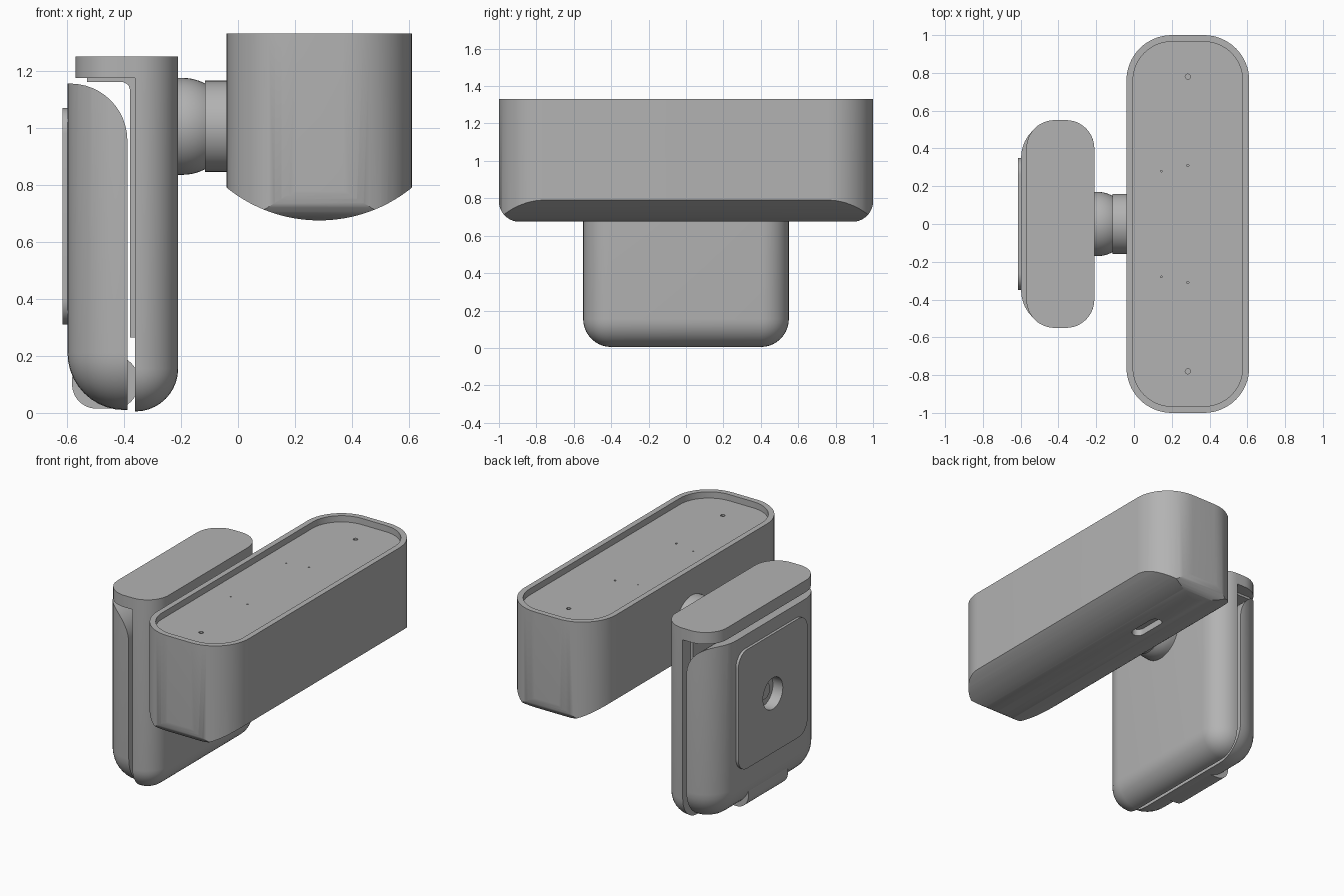
import bpy, bmesh, math
from mathutils import Vector

if "Cube" in bpy.data.objects:
    bpy.data.objects.remove(bpy.data.objects["Cube"], do_unlink=True)

grey = bpy.data.materials.new("matte grey")
grey.use_nodes = True
GREY = (0.45, 0.45, 0.45, 1)
grey.diffuse_color = GREY
grey.node_tree.nodes["Principled BSDF"].inputs["Base Color"].default_value = GREY


def finish(name, bm):
    bmesh.ops.recalc_face_normals(bm, faces=bm.faces)
    me = bpy.data.meshes.new(name)
    bm.to_mesh(me)
    bm.free()
    ob = bpy.data.objects.new(name, me)
    ob.data.materials.append(grey)
    bpy.context.collection.objects.link(ob)
    return ob


def select_only(ob):
    bpy.ops.object.select_all(action='DESELECT')
    ob.select_set(True)
    bpy.context.view_layer.objects.active = ob


def smooth(ob):
    select_only(ob)
    bpy.ops.object.shade_smooth_by_angle(angle=math.radians(30))


def prism(name, pts, axis, lo, hi):
    """Extrude a 2D outline along an axis; outline uses the other two axes in order."""
    bm = bmesh.new()
    place = {'x': lambda a, b, c: (c, a, b),
             'y': lambda a, b, c: (a, c, b),
             'z': lambda a, b, c: (a, b, c)}[axis]
    face = bm.faces.new([bm.verts.new(place(a, b, lo)) for a, b in pts])
    new = bmesh.ops.extrude_face_region(bm, geom=[face])["geom"]
    shift = Vector(place(0, 0, hi - lo))
    bmesh.ops.translate(bm, vec=shift, verts=[v for v in new if isinstance(v, bmesh.types.BMVert)])
    return finish(name, bm)


def rounded(a0, a1, b0, b1, r, n=12, top=None):
    """Rounded rectangle outline; top overrides the radius of the upper corners."""
    pts = []
    for i, (sa, sb) in enumerate([(1, 1), (-1, 1), (-1, -1), (1, -1)]):
        rad = top if (top is not None and sb > 0) else r
        ca = a1 - rad if sa > 0 else a0 + rad
        cb = b1 - rad if sb > 0 else b0 + rad
        for k in range(n + 1 if rad else 1):
            t = math.pi / 2 * (i + k / n)
            pts.append((ca + rad * math.cos(t), cb + rad * math.sin(t)))
    return pts


def boolean(ob, cutter, op):
    mod = ob.modifiers.new("cut", 'BOOLEAN')
    mod.operation, mod.object, mod.solver = op, cutter, 'EXACT'
    select_only(ob)
    bpy.ops.object.modifier_apply(modifier=mod.name)
    bpy.data.objects.remove(cutter, do_unlink=True)


def slab(name, lo, hi, r, rule, seg=10):
    """Box whose edges chosen by a rule on their midpoint are rounded."""
    bm = bmesh.new()
    bmesh.ops.create_cube(bm, size=1)
    for v in bm.verts:
        v.co = [l + (c + 0.5) * (h - l) for c, l, h in zip(v.co, lo, hi)]
    mid = [(l + h) / 2 for l, h in zip(lo, hi)]

    def side(e):
        m = (e.verts[0].co + e.verts[1].co) / 2
        return [0 if abs(c - k) < 1e-4 else (1 if c > k else -1) for c, k in zip(m, mid)]
    edges = [e for e in bm.edges if rule(*side(e))]
    bmesh.ops.bevel(bm, geom=edges, offset=r, segments=seg, profile=0.5, affect='EDGES')
    return finish(name, bm)


def spun(name, profile, z, seg=48):
    """Solid of revolution about an x-parallel axis; profile is (x, radius)."""
    bm = bmesh.new()
    rings = [[bm.verts.new((x, r * math.cos(2 * math.pi * k / seg), z + r * math.sin(2 * math.pi * k / seg)))
              for k in range(seg)] for x, r in profile]
    for a, b in zip(rings, rings[1:]):
        for k in range(seg):
            j = (k + 1) % seg
            bm.faces.new((a[k], a[j], b[j], b[k]))
    bm.faces.new(rings[0])
    bm.faces.new(rings[-1])
    return finish(name, bm)


def circle(a, b, r, n=20):
    return [(a + r * math.cos(2 * math.pi * k / n), b + r * math.sin(2 * math.pi * k / n)) for k in range(n)]


# Main body: plan outline trimmed by an arched belly and rounded ends
CX, HALF, TOP, LOW, EDGE = 0.285, 0.325, 1.33, 0.675, 0.79
body = prism("main_body", rounded(CX - HALF, CX + HALF, -1, 1, 0.24, 16), 'z', 0.6, TOP)
sag = EDGE - LOW
R = (HALF ** 2 + sag ** 2) / (2 * sag)
reach = math.asin((HALF + 0.03) / R)
arc = [(CX + R * math.sin(t), LOW + R - R * math.cos(t))
       for t in [reach * (k / 14 - 1) for k in range(29)]]
arc += [(arc[-1][0], 1.5), (arc[0][0], 1.5)]
boolean(body, prism("belly", arc, 'y', -1.2, 1.2), 'INTERSECT')
boolean(body, prism("ends", rounded(-1.0005, 1.0005, LOW - 0.0005, 1.5, 0.11, 10, top=0), 'x', -0.5, 1), 'INTERSECT')

# Top recess, screw holes, pin holes and underside slot
FLOOR = TOP - 0.04
boolean(body, prism("recess", rounded(CX - HALF + 0.035, CX + HALF - 0.035, -0.965, 0.965, 0.205, 16),
                    'z', FLOOR, 1.5), 'DIFFERENCE')
for s in (-1, 1):
    for x, y, r in ((CX, 0.78, 0.014), (CX, 0.31, 0.006), (0.145, 0.28, 0.004)):
        boolean(body, prism("hole", circle(x, s * y, r, 12), 'z', FLOOR - 0.02, 1.5), 'DIFFERENCE')
boolean(body, prism("slot", rounded(0.235, 0.315, 0.33, 0.57, 0.039, 8), 'z', 0.5, 0.72), 'DIFFERENCE')
smooth(body)

# Swivel joint: collar on the body and ball on the clamp
AXIS = 1.005
smooth(spun("joint_collar", [(-0.115, 0.16), (-0.03, 0.16)], AXIS))
ball = [(-0.22, 0.17)] + [(-0.195 + 0.17 * math.sin(t), 0.17 * math.cos(t))
                          for t in [0.09 * k for k in range(7)]]
smooth(spun("joint_ball", ball, AXIS))

# Clamp front plate with rounded outer rim and lower corners
smooth(slab("clamp_front_plate", (-0.362, -0.55, 0.005), (-0.21, 0.55, 1.2), 0.15,
            lambda x, y, z: (x > 0 and z <= 0) or (x == 0 and z < 0)))

# Overhanging top cap
cap = prism("clamp_cap", rounded(-0.57, -0.21, -0.55, 0.55, 0.15), 'z', 1.175, 1.25)
smooth(cap)

# Grip liner under the cap and down the plate
liner = [(-0.355, 0.265), (-0.378, 0.265), (-0.378, 1.13), (-0.384, 1.15), (-0.402, 1.16),
         (-0.53, 1.16), (-0.53, 1.18), (-0.355, 1.18)]
smooth(prism("grip_liner", liner, 'y', -0.47, 0.47))

# Clamp back shell: rounded outer rim, top rolled over towards the plate
shell = slab("clamp_back_shell", (-0.598, -0.55, 0.01), (-0.388, 0.55, 1.155), 0.2,
             lambda x, y, z: (x < 0 and z <= 0) or (x == 0 and z < 0))
roll = [(-0.7, -0.1), (-0.388, -0.1)]
roll += [(-0.588 + 0.2 * math.cos(t), 0.955 + 0.2 * math.sin(t))
         for t in [math.pi / 24 * k for k in range(13)]] + [(-0.7, 1.155)]
boolean(shell, prism("roll", roll, 'y', -0.7, 0.7), 'INTERSECT')

# Hinge block at the foot of the clamp
smooth(prism("hinge", rounded(-0.582, -0.35, 0.015, 0.2, 0.085), 'y', -0.2, 0.2))

# Back pad with a round socket
pad = prism("back_pad", rounded(-0.35, 0.35, 0.31, 1.07, 0.09), 'x', -0.615, -0.59)
for part in (shell, pad):
    boolean(part, prism("socket", circle(0, 0.69, 0.1, 32), 'x', -0.7, -0.545), 'DIFFERENCE')
    smooth(part)
smooth(spun("socket_screw", [(-0.56, 0.05), (-0.54, 0.05)], 0.69, 24))
